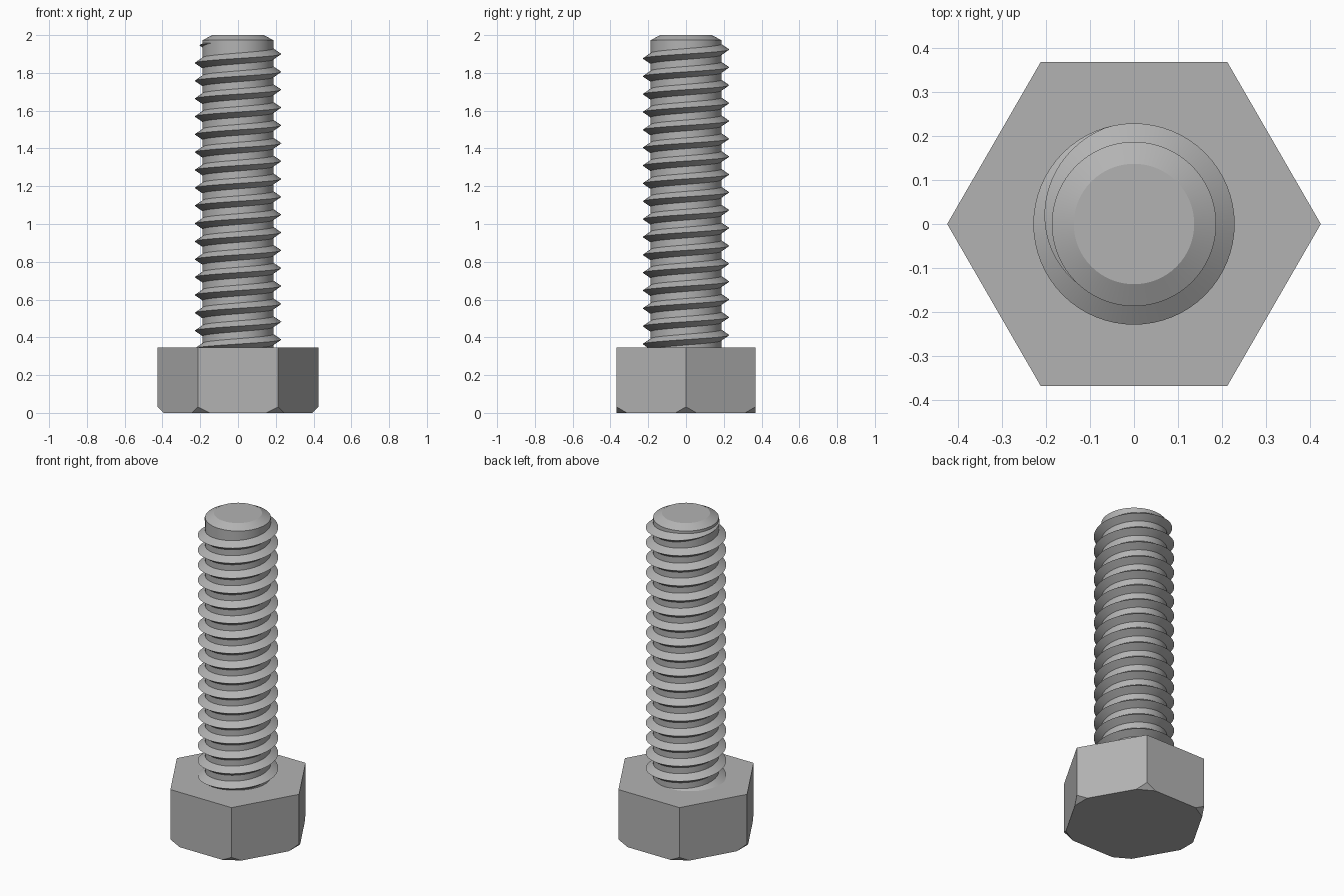
import bpy, bmesh
from math import pi, tau, cos, sin, radians
from mathutils import Vector

HEAD_R, HEAD_H, CUT = 0.425, 0.345, 0.032
CORE_R, CREST_R, TIP_R = 0.187, 0.229, 0.137
PITCH, HALF_BASE = 0.0945, 0.03
SEGMENTS = 64

cube = bpy.data.objects.get("Cube")
if cube:
    bpy.data.objects.remove(cube, do_unlink=True)

steel = bpy.data.materials.new("grey_steel")
steel.use_nodes = True
colour = (0.45, 0.45, 0.45, 1)
steel.diffuse_color = colour
steel.node_tree.nodes["Principled BSDF"].inputs["Base Color"].default_value = colour


def polar(r, angle, z):
    return Vector((r * cos(angle), r * sin(angle), z))


def finish(name, bm, smooth=False):
    bmesh.ops.recalc_face_normals(bm, faces=bm.faces[:])
    mesh = bpy.data.meshes.new(name)
    bm.to_mesh(mesh)
    bm.free()
    mesh.materials.append(steel)
    obj = bpy.data.objects.new(name, mesh)
    bpy.context.collection.objects.link(obj)
    if smooth:
        bpy.ops.object.select_all(action='DESELECT')
        obj.select_set(True)
        bpy.context.view_layer.objects.active = obj
        bpy.ops.object.shade_smooth_by_angle(angle=radians(25))
    return obj


# Hexagonal head with its lower corners cut off flat
bm = bmesh.new()
corners = [polar(HEAD_R, i * pi / 3, 0) for i in range(6)]
for i, corner in enumerate(corners):
    bm.verts.new(corner + Vector((0, 0, HEAD_H)))
    bm.verts.new(corner + Vector((0, 0, CUT)))
    for neighbour in (corners[i - 1], corners[(i + 1) % 6]):
        bm.verts.new(corner + (neighbour - corner).normalized() * 2 * CUT)
bmesh.ops.convex_hull(bm, input=bm.verts[:])
bmesh.ops.dissolve_limit(bm, angle_limit=0.01, verts=bm.verts[:], edges=bm.edges[:])
finish("hex_head", bm)

# Round shank with a chamfered tip
bm = bmesh.new()
rings = [[bm.verts.new(polar(r, tau * i / SEGMENTS, z)) for i in range(SEGMENTS)]
         for r, z in ((CORE_R, HEAD_H - 0.05), (CORE_R, 1.973), (TIP_R, 2.0))]
for low, high in zip(rings, rings[1:]):
    for i in range(SEGMENTS):
        j = (i + 1) % SEGMENTS
        bm.faces.new((low[i], low[j], high[j], high[i]))
bm.faces.new(rings[-1])
bm.faces.new(rings[0][::-1])
finish("shank", bm, True)

# Right-handed V thread that starts inside the head and fades out near the tip
bm = bmesh.new()
fade_start, fade_end = radians(105), radians(225)
first = -17 * tau
steps = int((fade_end - first) / tau * SEGMENTS)
previous = None
for s in range(steps + 1):
    angle = first + (fade_end - first) * s / steps
    z = 1.9 + PITCH * angle / tau
    height = min(1, max(0.01, (fade_end - angle) / (fade_end - fade_start)))
    half = HALF_BASE * height
    root = CORE_R - 0.002
    ring = [bm.verts.new(polar(r, angle, z + dz)) for r, dz in
            ((root, -half), (CORE_R + (CREST_R - CORE_R) * height, 0), (root, half))]
    if previous:
        for k in range(3):
            m = (k + 1) % 3
            bm.faces.new((previous[k], previous[m], ring[m], ring[k]))
    else:
        bm.faces.new(ring)
    previous = ring
bm.faces.new(previous[::-1])
finish("screw_thread", bm, True)
